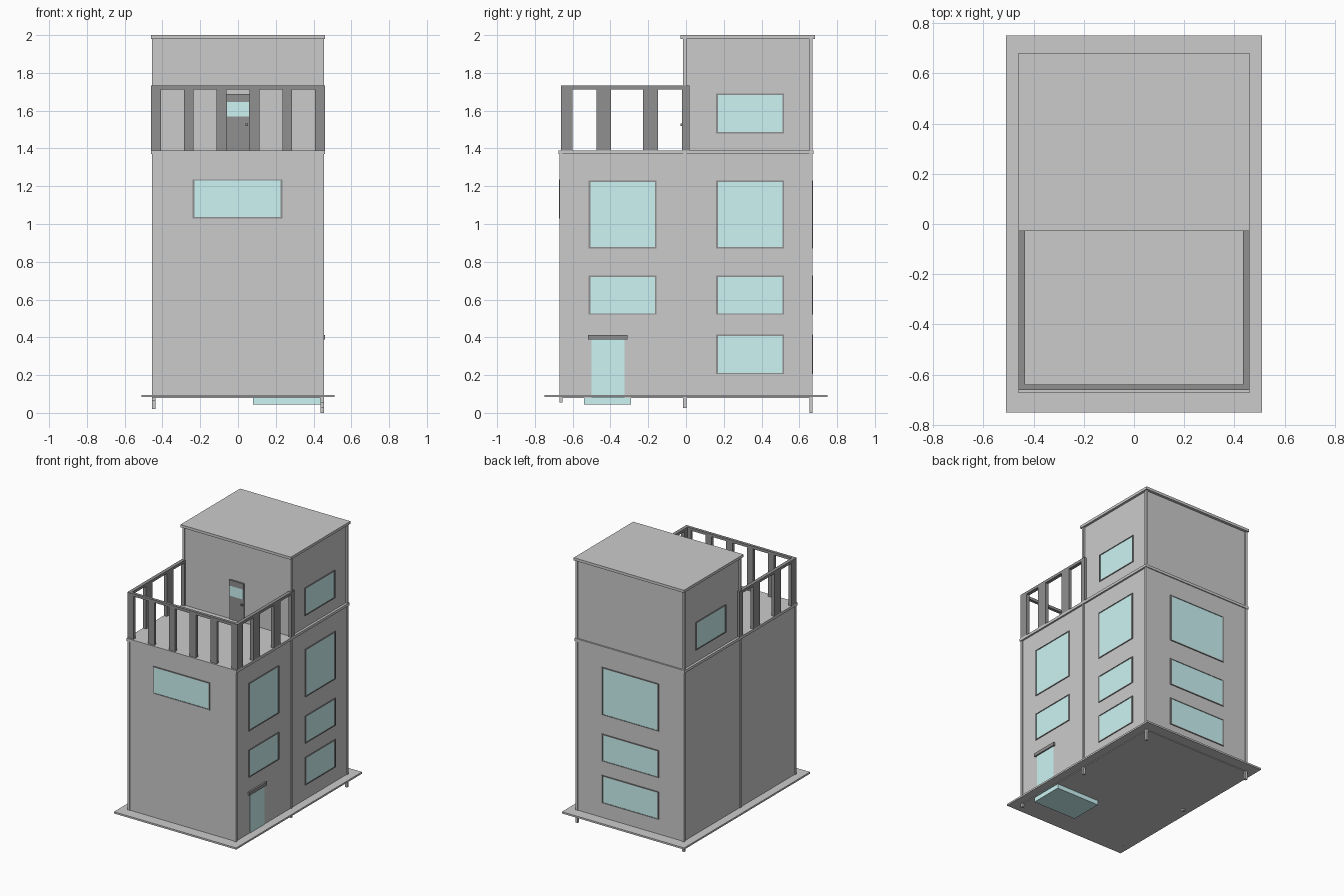
import bpy
import bmesh
from mathutils import Matrix, Vector

if "Cube" in bpy.data.objects:
    bpy.data.objects.remove(bpy.data.objects["Cube"])


def material(name, rgb):
    m = bpy.data.materials.new(name)
    m.diffuse_color = (*rgb, 1)
    m.use_nodes = True
    m.node_tree.nodes["Principled BSDF"].inputs["Base Color"].default_value = m.diffuse_color
    return m


TEAL = material("teal_glass", (0.61, 0.91, 0.91))
DARK = material("dark_trim", (0.28, 0.28, 0.28))


def boxes(name, spans, mat=None):
    """One object made of boxes given as (x0, x1, y0, y1, z0, z1)."""
    bm = bmesh.new()
    for x0, x1, y0, y1, z0, z1 in spans:
        centre = Vector(((x0 + x1) / 2, (y0 + y1) / 2, (z0 + z1) / 2))
        size = Matrix.Diagonal((abs(x1 - x0), abs(y1 - y0), abs(z1 - z0), 1))
        bmesh.ops.create_cube(bm, size=1, matrix=Matrix.Translation(centre) @ size)
    mesh = bpy.data.meshes.new(name)
    bm.to_mesh(mesh)
    bm.free()
    obj = bpy.data.objects.new(name, mesh)
    bpy.context.collection.objects.link(obj)
    if mat:
        mesh.materials.append(mat)
    return obj


def on_wall(axis, wall, out, u0, u1, z0, z1):
    """Span of a thin plate standing out from a wall plane."""
    s = 1 if wall > 0 or axis == 'x' and wall >= 0 else -1
    a, b = sorted((wall - s * 0.01, wall + s * out))
    return (a, b, u0, u1, z0, z1) if axis == 'x' else (u0, u1, a, b, z0, z1)


def window(name, axis, wall, u0, u1, z0, z1):
    t, h = 0.010, 0.007
    boxes(name + "_glass", [on_wall(axis, wall, 0.003, u0 + t, u1 - t, z0 + h, z1 - h)], TEAL)
    bars = [(u0, u0 + t, z0, z1), (u1 - t, u1, z0, z1),
            (u0 + t, u1 - t, z0, z0 + h), (u0 + t, u1 - t, z1 - h, z1)]
    boxes(name + "_frame", [on_wall(axis, wall, 0.006, *b) for b in bars], DARK)


# Base slab, storeys and roof slabs
WX, WY, UX = 0.447, 0.667, 0.442
boxes("ground_slab", [(-0.51, 0.51, -0.75, 0.75, 0.083, 0.096)])
boxes("main_walls", [(-WX, WX, -WY, WY, 0.078, 1.372)])
boxes("terrace_slab", [(-0.46, 0.46, -0.674, 0.674, 1.37, 1.39)])
boxes("upper_walls", [(-UX, UX, -0.008, 0.662, 1.385, 1.985)])
boxes("roof_slab", [(-0.46, 0.46, -0.028, 0.682, 1.98, 2.0)])

# Corner and mid-wall pillars, with uneven feet below the slab
feet = {(1, -1): 0.055, (1, 0): 0.025, (1, 1): 0.0,
        (-1, -1): 0.078, (-1, 0): 0.065, (-1, 1): 0.02}
rows = {-1: (-0.671, -0.653), 0: (-0.015, 0.003), 1: (0.653, 0.671)}
pillars = []
for (sx, row), foot in feet.items():
    x0, x1 = sorted((sx * 0.436, sx * 0.454))
    pillars.append((x0, x1, *rows[row], foot, 1.375 if row < 0 else 1.985))
boxes("pillars", pillars)

# Windows
BACK, FRONT = (0.16, 0.52), (-0.515, -0.155)
LOW, MID, TALL = (0.205, 0.415), (0.52, 0.727), (0.87, 1.23)
for i, (u, z) in enumerate([(BACK, LOW), (BACK, MID), (BACK, TALL),
                            (FRONT, MID), (FRONT, TALL)]):
    window(f"right_window_{i}", 'x', WX, *u, *z)
for i, z in enumerate([LOW, MID, TALL]):
    window(f"back_window_{i}", 'y', WY, -0.24, 0.235, *z)
window("front_window", 'y', -WY, -0.24, 0.235, 1.03, 1.236)
window("upper_right_window", 'x', UX, *BACK, 1.48, 1.69)
window("upper_left_window", 'x', -UX, *BACK, 1.48, 1.69)

# Entrance door, its canopy and the block beneath it
boxes("entrance_door", [on_wall('x', WX, 0.003, -0.50, -0.325, 0.078, 0.392)], TEAL)
boxes("door_canopy", [(0.42, 0.46, -0.518, -0.31, 0.388, 0.413)], DARK)
boxes("door_block", [(0.08, 0.44, -0.54, -0.29, 0.045, 0.08)], TEAL)

# Terrace door with a small pane and a knob
boxes("terrace_door", [(-0.06, 0.06, -0.016, 0, 1.385, 1.665),
                       (-0.06, 0.06, -0.021, 0, 1.645, 1.688)], DARK)
boxes("terrace_door_pane", [(-0.057, 0.057, -0.019, 0, 1.568, 1.646)], TEAL)
boxes("terrace_door_knob", [(0.04, 0.052, -0.028, -0.01, 1.52, 1.532)], DARK)

# Terrace railing: flat posts under a continuous rail
rail = [(-0.46, 0.46, -0.662, -0.64, 1.713, 1.733)]
for i in range(6):
    x = -0.434 + i * 0.1736
    rail.append((x - 0.026, x + 0.026, -0.662, -0.64, 1.388, 1.715))
for s in (-1, 1):
    x0, x1 = sorted((s * 0.434, s * 0.46))
    rail.append((x0, x1, -0.64, 0.018, 1.713, 1.733))
    for y0, y1 in [(-0.64, -0.60), (-0.475, -0.397), (-0.228, -0.148), (-0.02, 0.018)]:
        rail.append((x0, x1, y0, y1, 1.388, 1.715))
boxes("terrace_railing", rail, DARK)
